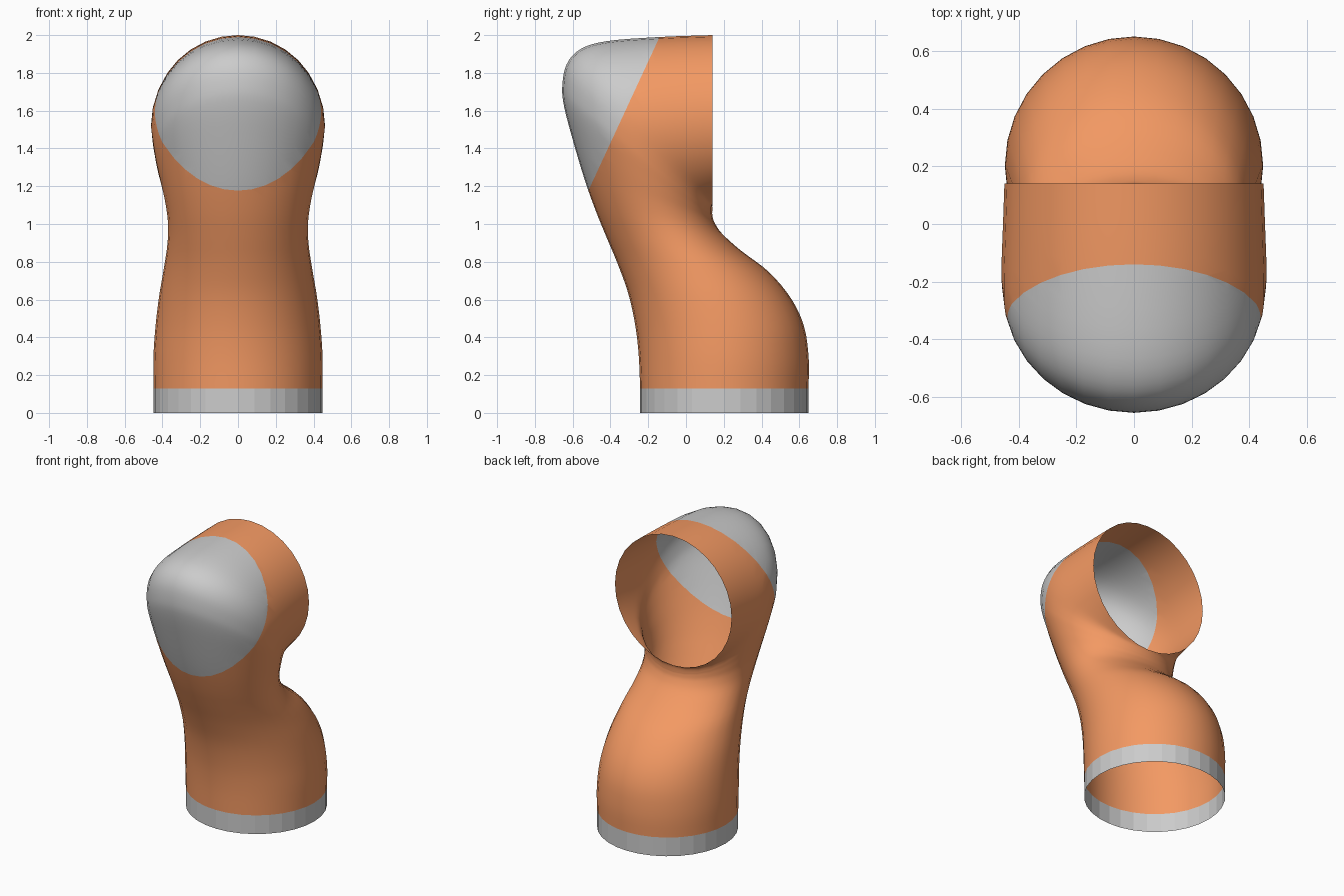
import bpy, bmesh, math
from mathutils import Vector

if "Cube" in bpy.data.objects:
    bpy.data.objects.remove(bpy.data.objects["Cube"])

SIDES = 32
STEPS = 4

# Stations up the bent tube: front (y, z), back (y, z), half width in x
STATIONS = [
    (-.243, .13, .648, .13, .447),
    (-.25, .30, .650, .28, .448),
    (-.268, .46, .627, .45, .437),
    (-.305, .63, .560, .60, .418),
    (-.362, .79, .440, .745, .392),
    (-.425, .94, .290, .86, .373),
    (-.478, 1.07, .190, .95, .371),
    (-.535, 1.23, .150, 1.01, .386),
    (-.595, 1.43, .140, 1.045, .412),
    (-.645, 1.62, .139, 1.06, .434),
    (-.655, 1.73, .139, 1.068, .444),
    (-.632, 1.845, .139, 1.075, .453),
    (-.56, 1.925, .139, 1.082, .459),
    (-.42, 1.968, .139, 1.088, .460),
    (-.14, 1.99, .139, 1.094, .455),
    (.14, 2.0, .140, 1.10, .450),
]


def smooth_path(rows):
    """Catmull-Rom interpolation of all station values."""
    out = []
    for i in range(len(rows) - 1):
        a, b, c, d = (rows[max(i - 1, 0)], rows[i], rows[i + 1],
                      rows[min(i + 2, len(rows) - 1)])
        for s in range(STEPS):
            t = s / STEPS
            out.append([.5 * (2 * q + (r - p) * t + (2 * p - 5 * q + 4 * r - u) * t * t
                              + (3 * q - p - 3 * r + u) * t ** 3)
                        for p, q, r, u in zip(a, b, c, d)])
    out.append(list(rows[-1]))
    return out


def loft(name, rows):
    """Open tube through elliptical rings."""
    bm = bmesh.new()
    rings = []
    for fy, fz, by, bz, hw in rows:
        mid = Vector((0, (fy + by) / 2, (fz + bz) / 2))
        arm = Vector((0, (fy - by) / 2, (fz - bz) / 2))
        ring = []
        for k in range(SIDES):
            a = 2 * math.pi * k / SIDES
            ring.append(bm.verts.new(mid + arm * math.cos(a) + Vector((hw * math.sin(a), 0, 0))))
        rings.append(ring)
    for lo, hi in zip(rings, rings[1:]):
        for k in range(SIDES):
            n = (k + 1) % SIDES
            bm.faces.new((lo[k], lo[n], hi[n], hi[k]))
    bmesh.ops.recalc_face_normals(bm, faces=bm.faces)
    mesh = bpy.data.meshes.new(name)
    bm.to_mesh(mesh)
    bm.free()
    obj = bpy.data.objects.new(name, mesh)
    bpy.context.collection.objects.link(obj)
    return obj


def keep_side(obj, front):
    """Cut along the slanted seam and keep one side."""
    bm = bmesh.new()
    bm.from_mesh(obj.data)
    bmesh.ops.bisect_plane(bm, geom=bm.verts[:] + bm.edges[:] + bm.faces[:], dist=1e-5,
                           plane_co=(0, -.14, 1.99), plane_no=(0, -.82, .38),
                           clear_inner=front, clear_outer=not front)
    bm.to_mesh(obj.data)
    bm.free()
    obj.data.shade_smooth()


orange = bpy.data.materials.new("orange")
orange.diffuse_color = (.9, .32, .125, 1)
orange.use_nodes = True
orange.node_tree.nodes["Principled BSDF"].inputs["Base Color"].default_value = orange.diffuse_color

# Bent tube body
rows = smooth_path(STATIONS)
body = loft("tube_body", rows)
keep_side(body, False)
body.data.materials.append(orange)

# Grey front cap
cap = loft("front_cap", rows)
keep_side(cap, True)

# Faceted base band
loft("base_band", [(-.243, 0, .648, 0, .447), (-.243, .13, .648, .13, .447)])
